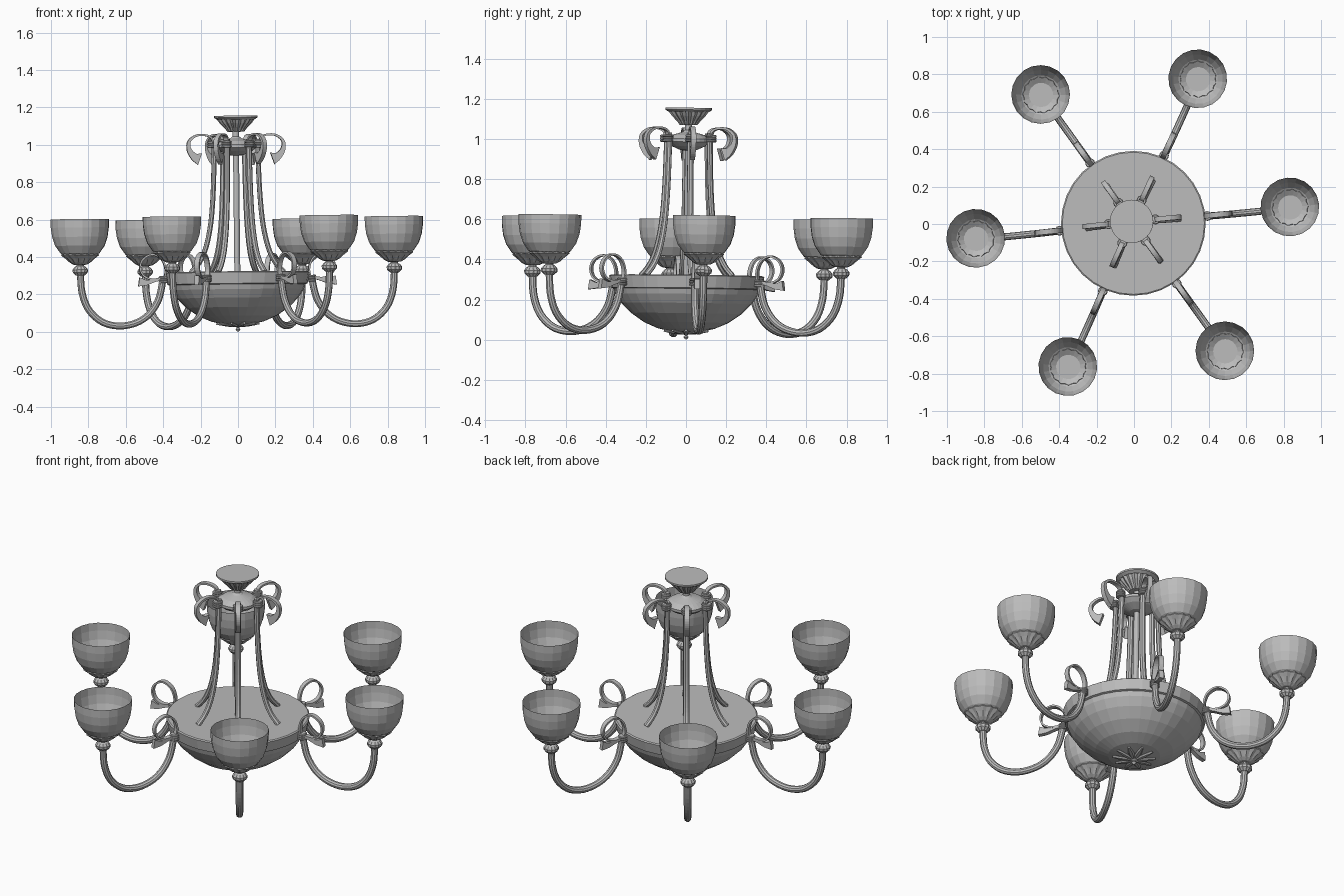
import bpy, math
from mathutils import Vector, Matrix

if "Cube" in bpy.data.objects:
    bpy.data.objects.remove(bpy.data.objects["Cube"], do_unlink=True)

# One metal-grey colour
grey = bpy.data.materials.new("plain_grey")
grey.use_nodes = True
colour = (0.5, 0.5, 0.5, 1)
grey.diffuse_color = colour
grey.node_tree.nodes["Principled BSDF"].inputs["Base Color"].default_value = colour

# The whole fitting hangs very slightly off vertical
TILT = Matrix.Rotation(-0.012, 4, 'X') @ Matrix.Rotation(-0.011, 4, 'Y')
START = math.radians(5.7)


def make_mesh(name, verts, faces):
    mesh = bpy.data.meshes.new(name)
    mesh.from_pydata(verts, [], faces)
    mesh.materials.append(grey)
    mesh.validate()
    return mesh


def place(mesh, name, matrix=Matrix()):
    ob = bpy.data.objects.new(name, mesh)
    bpy.context.collection.objects.link(ob)
    ob.matrix_world = TILT @ matrix
    return ob


def around(mesh, name, count=6, start=START):
    for i in range(count):
        turn = Matrix.Rotation(start + i * math.tau / count, 4, 'Z')
        place(mesh, f"{name}_{i + 1}", turn)


def grid_faces(rows, n):
    return [(r * n + i, r * n + (i + 1) % n, (r + 1) * n + (i + 1) % n, (r + 1) * n + i)
            for r in range(rows - 1) for i in range(n)]


def lathe(name, profile, n=24, flute=0.0, x=0.0):
    """Turn (radius, height) points about a vertical axis; flute pinches every other side."""
    verts = []
    for r, z in profile:
        for i in range(n):
            a = i * math.tau / n
            rr = max(r, 0.0005) * (1 - flute * (i % 2))
            verts.append((x + rr * math.cos(a), rr * math.sin(a), z))
    faces = grid_faces(len(profile), n)
    if profile[0][0] == 0:
        faces.append(tuple(reversed(range(n))))
    if profile[-1][0] == 0:
        faces.append(tuple(range((len(profile) - 1) * n, len(profile) * n)))
    return make_mesh(name, verts, faces)


def smooth_path(pts, steps):
    """Catmull-Rom curve through (radius, height) points."""
    p = [Vector(q) for q in pts]
    p = [2 * p[0] - p[1]] + p + [2 * p[-1] - p[-2]]
    out = []
    for k in range(1, len(p) - 2):
        a, b, c, d = p[k - 1:k + 3]
        for s in range(steps):
            t = s / steps
            out.append(0.5 * (2 * b + (c - a) * t + (2 * a - 5 * b + 4 * c - d) * t * t
                              + (3 * b - a - 3 * c + d) * t ** 3))
    return out + [p[-2]]


def sweep(name, pts, n, width, thick, steps=4):
    """Sweep an n-sided section along a path in the radial plane.
    width and thick give the half sizes as functions of the distance 0..1."""
    path = smooth_path(pts, steps)
    verts = []
    last = len(path) - 1
    for k, p in enumerate(path):
        d = (path[min(k + 1, last)] - path[max(k - 1, 0)]).normalized()
        side = Vector((-d.y, d.x))
        w, h = width(k / last), thick(k / last)
        for i in range(n):
            a = (i + 0.5) * math.tau / n
            grow = 1 / math.cos(math.pi / n) if n == 4 else 1
            q = p + side * (h * grow * math.cos(a))
            verts.append((q.x, w * grow * math.sin(a), q.y))
    faces = grid_faces(len(path), n)
    faces += [tuple(reversed(range(n))), tuple(range(last * n, (last + 1) * n))]
    return make_mesh(name, verts, faces)


def const(v):
    return lambda t: v


# Ceiling canopy, stem, hub and central rod
place(lathe("ceiling_canopy", [(0, 1.07), (0.045, 1.07), (0.06, 1.09), (0.085, 1.115),
                               (0.1, 1.135)], 36, 0.1), "ceiling_canopy")
place(lathe("canopy_rim", [(0, 1.135), (0.1, 1.135), (0.116, 1.145), (0.116, 1.155),
                           (0, 1.155)], 24), "canopy_rim")
place(lathe("hub", [(0, 0.94), (0.04, 0.945), (0.085, 0.965), (0.11, 0.985), (0.11, 1.0),
                    (0.08, 1.02), (0.03, 1.035), (0.018, 1.045), (0.018, 1.075)], 24), "hub")
place(lathe("central_rod", [(0, 0.3), (0.016, 0.3), (0.016, 0.96), (0, 0.96)], 12), "central_rod")

# Central bowl with rim band, bottom rosette and finial
place(lathe("bowl", [(0, 0.035), (0.07, 0.04), (0.14, 0.055), (0.21, 0.085), (0.275, 0.13),
                     (0.325, 0.18), (0.355, 0.225), (0.365, 0.255)], 32), "bowl")
place(lathe("bowl_rim", [(0.36, 0.25), (0.375, 0.255), (0.387, 0.315), (0.38, 0.32),
                         (0, 0.32)], 32), "bowl_rim")
petal = sweep("rosette_petal", [(0.02, 0.032), (0.06, 0.036), (0.115, 0.046)], 6,
              lambda t: 0.004 + 0.012 * math.sin(math.pi * min(1, 0.1 + 0.85 * t)), const(0.008))
around(petal, "rosette_petal", 10, 0)
place(lathe("finial", [(0, 0.0), (0.006, 0.004), (0.014, 0.014), (0.006, 0.022),
                       (0.02, 0.03), (0.02, 0.04)], 12), "finial")

# Upright ribs flaring from the hub to the bowl
rib = sweep("upright_rib", [(0.118, 1.03), (0.118, 0.95), (0.125, 0.75), (0.14, 0.58),
                            (0.168, 0.45), (0.205, 0.37), (0.25, 0.318)], 8,
            const(0.017), const(0.014))
around(rib, "upright_rib")

# Upper scrolls, thin at the clasp and broad at the tip
upper = sweep("upper_scroll", [(0.125, 0.99), (0.13, 1.035), (0.165, 1.053), (0.215, 1.05),
                               (0.252, 1.02), (0.252, 0.975), (0.225, 0.938), (0.195, 0.925)],
              4, const(0.013), lambda t: 0.005 + 0.028 * t ** 4)
around(upper, "upper_scroll")

# Lower loops and flared tails beside the bowl
loop = sweep("lower_loop", [(0.4, 0.27), (0.385, 0.33), (0.405, 0.39), (0.455, 0.418),
                            (0.505, 0.395), (0.523, 0.35), (0.505, 0.305), (0.46, 0.285),
                            (0.41, 0.29)], 4, const(0.014), const(0.005))
around(loop, "lower_loop")
tail = sweep("lower_tail", [(0.4, 0.285), (0.44, 0.28), (0.49, 0.268), (0.53, 0.272)], 4,
             const(0.013), lambda t: 0.006 + 0.019 * t * t)
around(tail, "lower_tail")

# Ringed clasps binding the scrolls
for label, r, z, size in (("upper_clasp", 0.125, 0.985, 0.027), ("lower_clasp", 0.397, 0.265, 0.026)):
    rings = [(0, z)]
    for k in range(3):
        b = z + k * 0.012
        rings += [(size * 0.85, b), (size, b + 0.003), (size, b + 0.009), (size * 0.85, b + 0.012)]
    around(lathe(label, rings + [(0, z + 0.036)], 12, 0, r), label)

# Curved lamp arms
R = 0.844
arm = sweep("lamp_arm", [(0.4, 0.3), (0.408, 0.24), (0.43, 0.165), (0.48, 0.095), (0.55, 0.052),
                         (0.64, 0.037), (0.73, 0.06), (0.8, 0.125), (0.835, 0.215), (R, 0.32)],
            10, const(0.019), const(0.019))
around(arm, "lamp_arm")

# Lamp holders: collar, ribbed knob and ribbed cup
around(lathe("holder_knob", [(0, 0.31), (0.024, 0.31), (0.04, 0.325), (0.042, 0.34),
                             (0.03, 0.355), (0.02, 0.36), (0.02, 0.372)], 24, 0.1, R), "holder_knob")
around(lathe("holder_cup", [(0, 0.365), (0.035, 0.367), (0.055, 0.378), (0.08, 0.4),
                            (0.102, 0.417), (0.098, 0.427)], 28, 0.08, R), "holder_cup")

# Open lamp shades
around(lathe("lamp_shade", [(0, 0.402), (0.065, 0.402), (0.105, 0.428), (0.133, 0.468),
                            (0.149, 0.515), (0.156, 0.565), (0.157, 0.61)], 20, 0, R), "lamp_shade")
